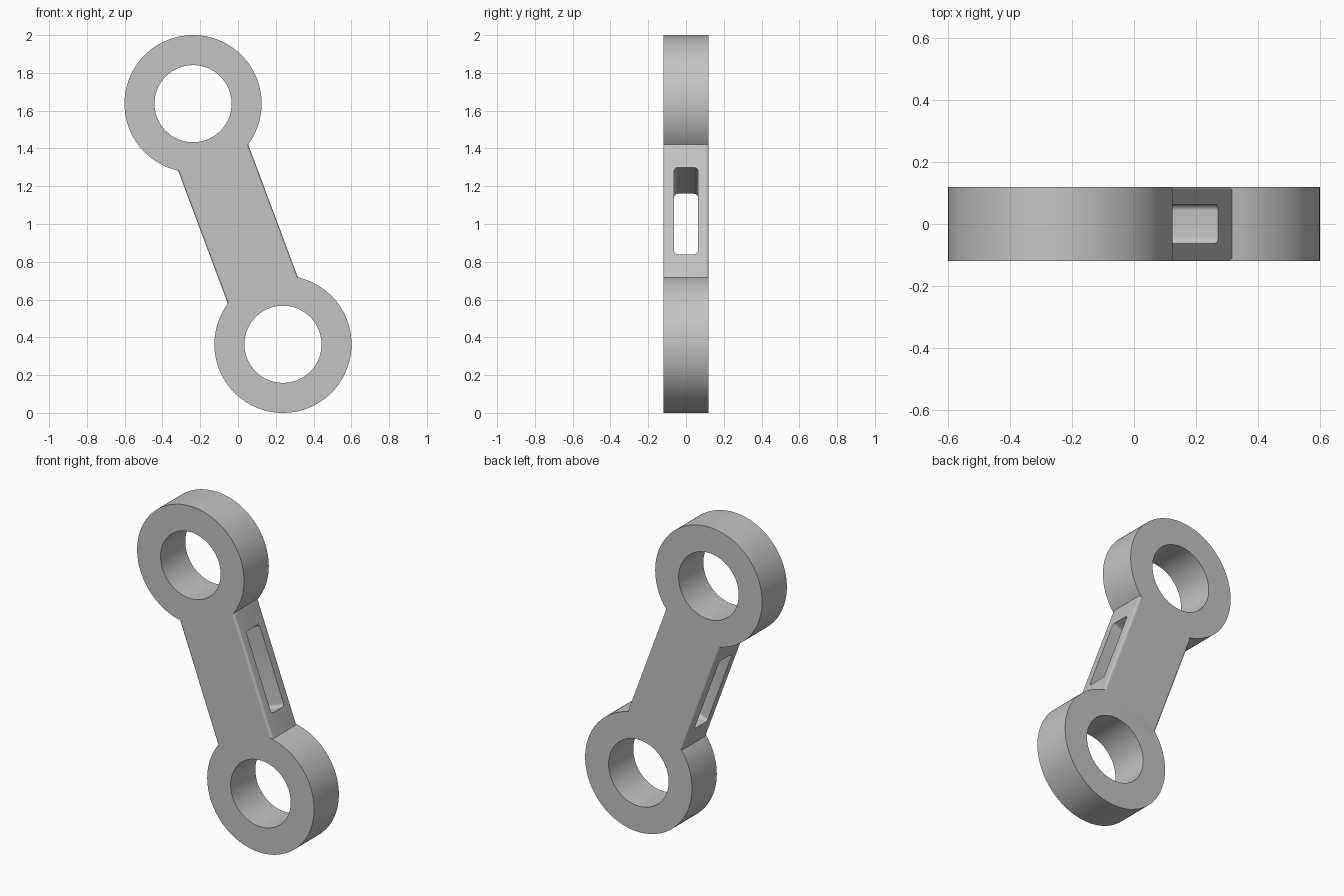
import bpy, bmesh, math
from mathutils import Vector

default = bpy.data.objects.get("Cube")
if default:
    bpy.data.objects.remove(default)

OUTER, BORE, DEPTH = 0.363, 0.204, 0.24
EYE = Vector((0.238, 0, 0.363))          # lower eye; the upper one mirrors it
MIDDLE = Vector((0, 0, 1))
TILT = -math.atan2(EYE.x, 1 - EYE.z)

steel = bpy.data.materials.new("light grey metal")
steel.use_nodes = True
GREY = (0.55, 0.55, 0.55, 1)
steel.diffuse_color = GREY
steel.node_tree.nodes["Principled BSDF"].inputs["Base Color"].default_value = GREY


def add_cylinder(name, radius, depth, centre):
    bpy.ops.mesh.primitive_cylinder_add(vertices=128, radius=radius, depth=depth,
                                        location=centre, rotation=(math.pi / 2, 0, 0))
    obj = bpy.context.object
    obj.name = name
    return obj


def add_block(name, size, round_axis, radius):
    """Tilted block whose edges along one axis are rounded."""
    bm = bmesh.new()
    bmesh.ops.create_cube(bm, size=1)
    bmesh.ops.scale(bm, vec=size, verts=bm.verts)
    edges = [e for e in bm.edges
             if abs((e.verts[0].co - e.verts[1].co).normalized()[round_axis]) > 0.9]
    bmesh.ops.bevel(bm, geom=edges, offset=radius, segments=5, profile=0.5, affect='EDGES')
    mesh = bpy.data.meshes.new(name)
    bm.to_mesh(mesh)
    bm.free()
    obj = bpy.data.objects.new(name, mesh)
    obj.location = MIDDLE
    obj.rotation_euler = (0, TILT, 0)
    bpy.context.collection.objects.link(obj)
    return obj


def combine(target, tool, operation):
    """Apply a boolean and discard the tool."""
    tool.hide_render = True
    bpy.context.view_layer.objects.active = target
    mod = target.modifiers.new(operation, 'BOOLEAN')
    mod.operation, mod.solver, mod.object = operation, 'EXACT', tool
    bpy.ops.object.modifier_apply(modifier=mod.name)
    bpy.data.objects.remove(tool)


# Connecting bar with softened long edges
link = add_block("connecting_link", (0.396, DEPTH, 0.9), 2, 0.014)
centres = [EYE, 2 * MIDDLE - EYE]

# Round eyes at both ends, then their bores
for centre in centres:
    combine(link, add_cylinder("eye", OUTER, DEPTH, centre), 'UNION')
for centre in centres:
    combine(link, add_cylinder("bore_cutter", BORE, DEPTH * 2, centre), 'DIFFERENCE')

# Slot through the width of the bar
combine(link, add_block("slot_cutter", (0.8, 0.126, 0.49), 0, 0.02), 'DIFFERENCE')

# Finish
link.data.materials.clear()
link.data.materials.append(steel)
for face in link.data.polygons:
    face.material_index = 0
bpy.ops.object.select_all(action='DESELECT')
link.select_set(True)
bpy.context.view_layer.objects.active = link
bpy.ops.object.shade_smooth_by_angle(angle=math.radians(30))
